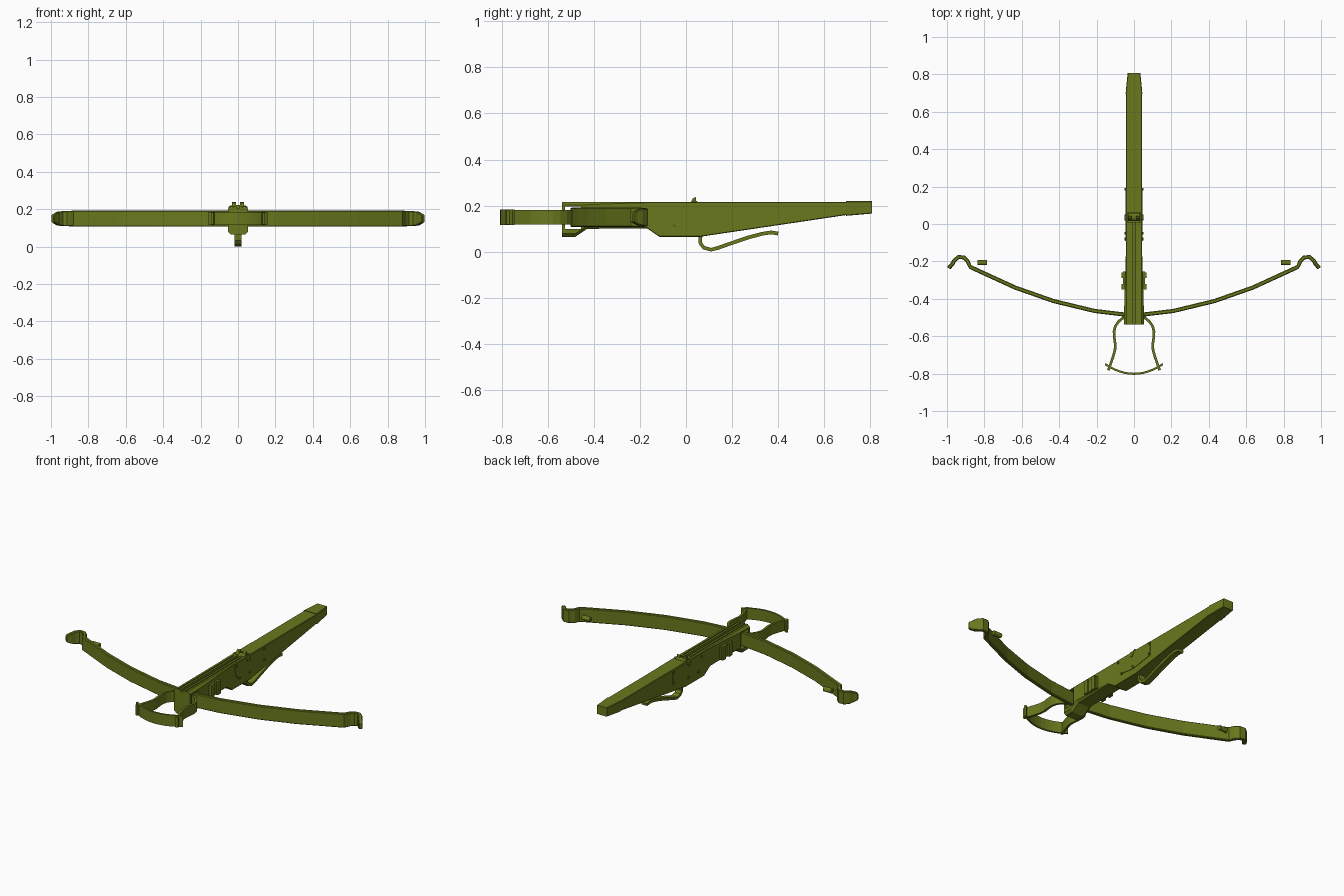
import bpy, bmesh, math
from mathutils import Vector

if "Cube" in bpy.data.objects:
    bpy.data.objects.remove(bpy.data.objects["Cube"])

olive = bpy.data.materials.new("olive")
olive.diffuse_color = (0.14, 0.19, 0.012, 1)
olive.use_nodes = True
olive.node_tree.nodes["Principled BSDF"].inputs["Base Color"].default_value = olive.diffuse_color


def finish(name, bm):
    bmesh.ops.recalc_face_normals(bm, faces=bm.faces)
    me = bpy.data.meshes.new(name)
    bm.to_mesh(me)
    bm.free()
    me.materials.append(olive)
    ob = bpy.data.objects.new(name, me)
    bpy.context.collection.objects.link(ob)
    return ob


def loft(name, rings):
    """Skin a list of equal-length vertex rings and cap both ends."""
    bm = bmesh.new()
    vs = [[bm.verts.new(p) for p in r] for r in rings]
    n = len(rings[0])
    for a, b in zip(vs, vs[1:]):
        for i in range(n):
            j = (i + 1) % n
            bm.faces.new((a[i], a[j], b[j], b[i]))
    bm.faces.new(vs[0])
    bm.faces.new(vs[-1])
    return finish(name, bm)


def box(name, x0, x1, y0, y1, z0, z1):
    return loft(name, [[(x, y0, z0), (x, y1, z0), (x, y1, z1), (x, y0, z1)] for x in (x0, x1)])


def strip(name, pts, thick, to3d):
    """Flat bar along a 2D path; each point is (u, v, low, high)."""
    rings = []
    for i, (u, v, lo, hi) in enumerate(pts):
        a, b = pts[max(i - 1, 0)], pts[min(i + 1, len(pts) - 1)]
        t = Vector((b[0] - a[0], b[1] - a[1])).normalized()
        nx, ny = -t.y * thick / 2, t.x * thick / 2
        rings.append([to3d(u + s * nx, v + s * ny, w)
                      for s, w in ((1, lo), (1, hi), (-1, hi), (-1, lo))])
    return loft(name, rings)


def flat(u, v, w):
    return (u, v, w)


def side(u, v, w):
    return (w, u, v)


def rod(name, x0, x1, y, z, r, n=12):
    rings = [[(x, y + r * math.cos(2 * math.pi * k / n), z + r * math.sin(2 * math.pi * k / n))
              for k in range(n)] for x in (x0, x1)]
    return loft(name, rings)


def bevel(ob, w):
    m = ob.modifiers.new("bevel", 'BEVEL')
    m.width = w
    m.segments = 1
    m.limit_method = 'ANGLE'
    m.angle_limit = math.radians(50)


def body(name, sections):
    """Chamfered beam along y; sections are (y, half_width, bottom, top, chamfer)."""
    return loft(name, [[(-w + c, y, b), (w - c, y, b), (w, y, b + c), (w, y, t - c),
                        (w - c, y, t), (-w + c, y, t), (-w, y, t - c), (-w, y, b + c)]
                       for y, w, b, t, c in sections])


# Stock
stock = body("stock", [
    (-.537, .053, .065, .217, .014), (-.48, .053, .065, .217, .014), (-.43, .052, .099, .217, .013),
    (-.25, .046, .102, .217, .006), (-.17, .044, .102, .217, .004), (-.115, .043, .065, .217, .003),
    (.06, .043, .065, .217, .003), (.70, .043, .160, .217, .003)])
body("butt_cap", [(.695, .045, .156, .220, .003), (.808, .034, .166, .220, .003)])

# Bow slot, bolt groove, rail lines and nut socket cut from the stock
cuts = [box("cut_slot", -.1, .1, -.524, -.455, .098, .197),
        box("cut_groove", -.009, .009, -.6, .02, .205, .25),
        box("cut_socket", -.034, .034, .012, .062, .175, .25)]
for s in (-1, 1):
    cuts.append(box("cut_rail", s * .024 - .003, s * .024 + .003, -.6, -.005, .212, .25))
for c in cuts:
    m = stock.modifiers.new("cut", 'BOOLEAN')
    m.operation = 'DIFFERENCE'
    m.solver = 'EXACT'
    m.object = c
    c.hide_render = True
    bpy.context.view_layer.objects.active = stock
    bpy.ops.object.modifier_apply(modifier=m.name)
    bpy.data.objects.remove(c)

# Bow limbs with recurved tips
half = [(.21, -.465, .107, .192), (.43, -.412, .107, .192), (.635, -.340, .107, .192),
        (.875, -.230, .107, .192), (.89, -.198, .108, .191), (.91, -.179, .109, .190),
        (.938, -.176, .110, .189), (.96, -.195, .112, .187), (.972, -.215, .118, .181),
        (.991, -.236, .130, .169)]
bow = strip("bow", [(-x, y, a, b) for x, y, a, b in reversed(half)]
            + [(0, -.490, .107, .192)] + half, .022, flat)
bevel(bow, .004)

# String end wraps
for s in (-1, 1):
    rod("string_wrap", s * .785, s * .838, -.206, .150, .014)

# Foot stirrup: two curved arms and a bowed foot bar
arm = [(.035, -.495), (.060, -.503), (.083, -.522), (.100, -.547), (.107, -.575), (.105, -.61),
       (.100, -.645), (.102, -.675), (.112, -.71), (.137, -.782)]
for s in (-1, 1):
    strip("stirrup_arm", [(s * x, y, .119, .181) for x, y in arm], .014, flat)
strip("stirrup_foot_bar", [(x, -.801 + .052 * (x / .154) ** 2, .116, .184)
                           for x in [-.154 + .308 * k / 12 for k in range(13)]], .011, flat)

# Side fittings: bow clamps, lock plates, pins and axle bosses
plate = [(-.09, .214), (-.09, .165), (-.082, .140), (-.063, .120), (.045, .105), (.192, .128), (.192, .214)]
pins = [(-.08, .198), (-.05, .117), (.045, .118), (.185, .203), (.185, .138)]
for s in (-1, 1):
    box("clamp_block", s * .040, s * .058, -.35, -.255, .112, .187)
    for y in (-.335, -.275):
        box("clamp_rib", s * .055, s * .067, y - .015, y + .015, .108, .190)
    loft("lock_plate", [[(s * x, y, z) for y, z in plate] for x in (.040, .0455)])
    for y, z in pins:
        rod("lock_pin", s * .043, s * .051, y, z, .007, 8)
    rod("axle_boss", s * .043, s * .050, .035, .200, .015)

# Rolling nut with two string fingers
rod("nut", -.031, .031, .037, .200, .022, 16)
for s in (-1, 1):
    loft("nut_finger", [[(s * x, .016, .205), (s * x, .045, .205), (s * x, .042, .238), (s * x, .030, .232)]
                        for x in (.011, .031)])

# Trigger lever
lever = [(.068, .085), (.062, .060), (.063, .036), (.077, .018), (.108, .009), (.140, .017), (.19, .035),
         (.27, .062), (.33, .078), (.37, .084), (.40, .079)]
strip("trigger_lever", [(y, z, -.019, .019) for y, z in lever], .016, side)
